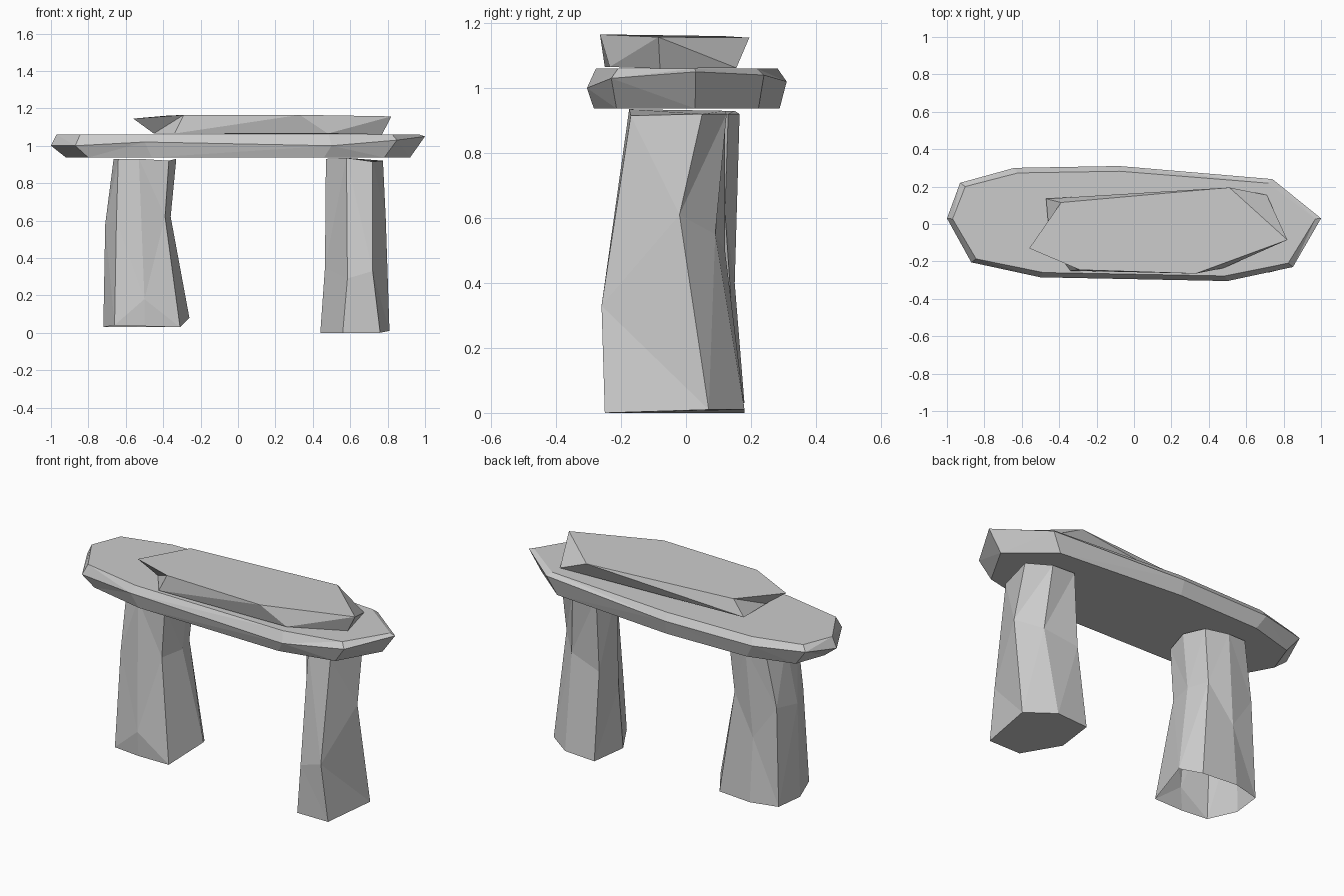
import bpy, bmesh


def stone(name, rings, open_bottom=False):
    """Loft a faceted stone through rings of points, listed bottom to top."""
    bm = bmesh.new()
    loops = [[bm.verts.new(p) for p in ring] for ring in rings]
    n = len(loops[0])
    for low, high in zip(loops, loops[1:]):
        for i in range(n):
            j = (i + 1) % n
            bm.faces.new((low[i], low[j], high[j], high[i]))
    bm.faces.new(loops[-1])
    if not open_bottom:
        bm.faces.new(loops[0][::-1])
    walls = [f for f in bm.faces if len(f.verts) == 4]
    bmesh.ops.triangulate(bm, faces=walls, quad_method='SHORT_EDGE')
    bmesh.ops.recalc_face_normals(bm, faces=bm.faces)
    mesh = bpy.data.meshes.new(name)
    bm.to_mesh(mesh)
    bm.free()
    obj = bpy.data.objects.new(name, mesh)
    bpy.context.collection.objects.link(obj)
    return obj


def level(ring, sx, sy, z):
    """Shrunken flat copy of a ring."""
    return [(x * sx, y * sy, z) for x, y, _ in ring]


# Left standing stone, hollow underneath
stone("left_upright", [
    [(-.72, -.03, .03), (-.66, -.20, .04), (-.50, -.21, .035), (-.31, -.20, .03),
     (-.26, .05, .08), (-.33, .16, .03), (-.54, .18, .03), (-.70, .14, .03)],
    [(-.71, -.02, .58), (-.65, -.16, .60), (-.50, -.22, .18), (-.39, -.15, .62),
     (-.36, .00, .62), (-.40, .12, .62), (-.54, .15, .40), (-.68, .13, .60)],
    [(-.665, .02, .93), (-.64, -.12, .93), (-.53, -.17, .93), (-.37, -.15, .92),
     (-.33, .00, .93), (-.37, .13, .92), (-.50, .165, .92), (-.62, .15, .93)],
], open_bottom=True)

# Right standing stone
stone("right_upright", [
    [(.44, -.045, 0), (.56, -.25, 0), (.76, -.25, 0),
     (.81, .07, .01), (.66, .18, .01), (.47, .18, 0)],
    [(.465, -.04, .35), (.585, -.255, .29), (.72, -.26, .33),
     (.79, -.02, .61), (.68, .09, .55), (.48, .12, .50)],
    [(.47, -.03, .93), (.58, -.175, .935), (.72, -.17, .915),
     (.775, .05, .92), (.65, .125, .92), (.50, .12, .93)],
])

# Long lintel: widest outline at mid height, narrower flat top and bottom
rim = [(-1, .03, 1.0), (-.87, -.205, 1.0), (-.50, -.285, 1.02), (.50, -.305, 1.0),
       (.85, -.23, 1.03), (1, .03, 1.05), (.74, .24, 1.04), (-.08, .31, 1.02),
       (-.64, .30, 1.02), (-.93, .22, 1.03)]
stone("lintel", [level(rim, .92, .93, .937), rim, level(rim, .97, .91, 1.06)])

# Flat cap stone, overhanging outward at the top
stone("cap_stone", [
    [(-.45, -.10, 1.065), (-.34, -.25, 1.065), (.48, -.235, 1.065),
     (.77, -.08, 1.06), (.71, .155, 1.062), (-.47, .135, 1.08)],
    [(-.56, -.13, 1.145), (-.29, -.245, 1.165), (.33, -.265, 1.165),
     (.82, -.085, 1.157), (.51, .195, 1.155), (-.39, .115, 1.16)],
])
